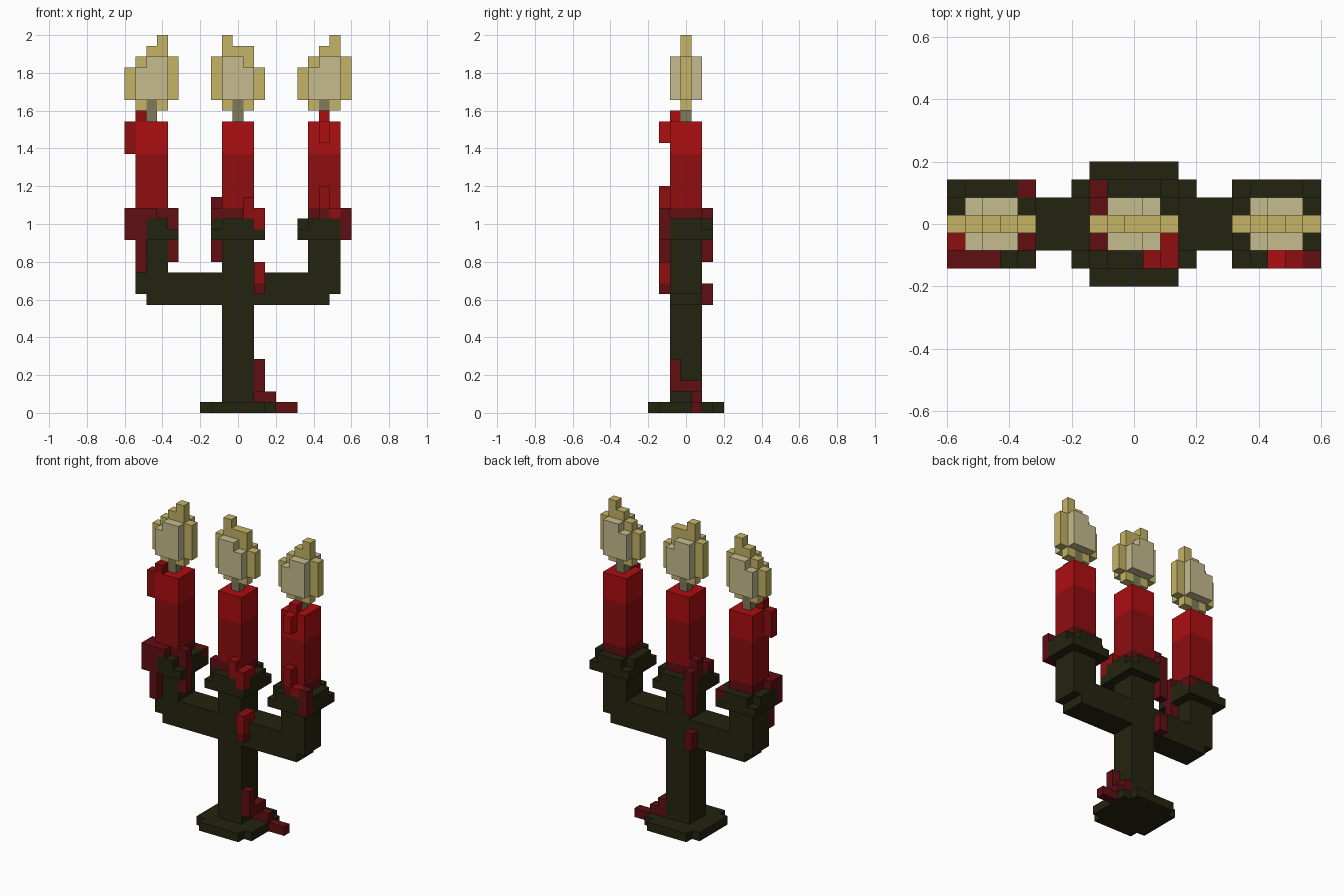
import bpy
import bmesh
from mathutils import Vector

cube = bpy.data.objects.get("Cube")
if cube:
    bpy.data.objects.remove(cube, do_unlink=True)

UNIT = 2 / 35          # edge of one block
cells = {}             # block position -> (part name, colour name)


def linear(channel):
    c = channel / 255
    return c / 12.92 if c <= 0.04045 else ((c + 0.055) / 1.055) ** 2.4


def make_material(name, rgb):
    colour = [linear(c) for c in rgb] + [1.0]
    mat = bpy.data.materials.new(name)
    mat.use_nodes = True
    mat.diffuse_color = colour
    shader = mat.node_tree.nodes["Principled BSDF"]
    shader.inputs["Base Color"].default_value = colour
    shader.inputs["Roughness"].default_value = 0.9
    return mat


materials = {
    "iron": make_material("dark iron", (36, 36, 16)),
    "bright": make_material("bright red wax", (174, 14, 17)),
    "red": make_material("red wax", (142, 13, 16)),
    "dark": make_material("dark red wax", (96, 14, 18)),
    "wick": make_material("grey wick", (128, 123, 90)),
    "yellow": make_material("yellow flame", (196, 180, 102)),
    "pale": make_material("pale flame core", (198, 187, 142)),
}


def block(part, colour, xs, ys, zs):
    """Fill an inclusive range of blocks; later parts replace earlier ones."""
    for x in range(xs[0], xs[1] + 1):
        for y in range(ys[0], ys[1] + 1):
            for z in range(zs[0], zs[1] + 1):
                cells[x, y, z] = (part, colour)


def around(centre, radius):
    return (centre - radius, centre + radius)


def drip(part, colour, x, y, low, high):
    block(part, colour, (x, x), (y, y), (low, high))


def build_part(part):
    """Turn the blocks of one part into a mesh holding only outer faces."""
    bm = bmesh.new()
    used = []
    axes = [Vector(a) for a in ((1, 0, 0), (0, 1, 0), (0, 0, 1))]
    for pos, (owner, colour) in cells.items():
        if owner != part:
            continue
        if colour not in used:
            used.append(colour)
        middle = Vector(pos) + axes[2] / 2
        for i in range(3):
            for sign in (-1, 1):
                normal = axes[i] * sign
                beside = tuple(int(p + n) for p, n in zip(pos, normal))
                if beside in cells:
                    continue
                u = axes[(i + 1) % 3] / 2
                v = axes[(i + 2) % 3] / 2 * sign
                corners = (-u - v, u - v, u + v, v - u)
                face = bm.faces.new([bm.verts.new((middle + normal / 2 + c) * UNIT)
                                     for c in corners])
                face.material_index = used.index(colour)
    bmesh.ops.remove_doubles(bm, verts=bm.verts[:], dist=UNIT / 100)
    bmesh.ops.dissolve_limit(bm, angle_limit=0.01, verts=bm.verts[:],
                             edges=bm.edges[:], delimit={'MATERIAL'})
    mesh = bpy.data.meshes.new(part)
    bm.to_mesh(mesh)
    bm.free()
    for colour in used:
        mesh.materials.append(materials[colour])
    bpy.context.collection.objects.link(bpy.data.objects.new(part, mesh))


MID = around(0, 1)
SIDES = {"left": 8, "centre": 0, "right": -8}

# Foot, stem and arms
block("foot", "iron", around(0, 3), around(0, 2), (0, 0))
block("foot", "iron", around(0, 2), around(0, 3), (0, 0))
block("stem", "iron", MID, MID, (1, 17))
block("arms", "iron", around(0, 8), MID, (10, 10))
block("arms", "iron", around(0, 9), MID, (11, 12))

for side, cx in SIDES.items():
    # Upright and drip pan with raised rim
    if cx:
        block("arms", "iron", around(cx, 1), MID, (11, 17))
    pan = side + "_pan"
    block(pan, "iron", around(cx, 2), around(0, 2), (16, 16))
    block(pan, "iron", around(cx, 2), MID, (17, 17))
    block(pan, "iron", around(cx, 1), around(0, 2), (17, 17))

    # Candle in three bands of red
    candle = side + "_candle"
    for colour, band in (("dark", (18, 18)), ("red", (19, 23)), ("bright", (24, 26))):
        block(candle, colour, around(cx, 1), MID, band)

    # Flame: pale core slabs either side of a thin yellow sheet
    flame = side + "_flame"
    lean = 1 if cx else -1          # side the tip leans to
    for y in (-1, 1):
        block(flame, "pale", around(cx, 1), (y, y), (29, 32))
        del cells[cx - lean, y, 32]
    block(flame, "yellow", around(cx, 1), (0, 0), (28, 32))
    drip(flame, "yellow", cx - 2 * lean, 0, 29, 31)
    drip(flame, "yellow", cx + 2 * lean, 0, 29, 32)
    drip(flame, "yellow", cx + lean, 0, 33, 34)
    drip(flame, "yellow", cx, 0, 33, 33)
    if not cx:
        drip(flame, "yellow", cx - lean, 0, 33, 33)
    drip(side + "_wick", "wick", cx, 0, 27, 28)

# Wax running down each candle and over its pan
drips = {
    "right_wax": [
        ("red", -10, -1, 24, 26), ("red", -9, -1, 27, 27),
        ("dark", -10, -2, 16, 18), ("dark", -9, -2, 13, 18),
        ("dark", -8, -2, 18, 18), ("dark", -10, -1, 18, 18),
        ("dark", -6, -1, 14, 18), ("dark", -6, 2, 17, 17),
    ],
    "centre_wax": [
        ("red", 1, -2, 18, 19), ("red", 2, -2, 17, 18),
        ("red", 2, -1, 18, 18), ("dark", -2, -1, 18, 18),
        ("dark", -2, 1, 18, 19), ("dark", -2, 2, 14, 18),
    ],
    "left_wax": [
        ("bright", 8, -2, 25, 26), ("bright", 8, -1, 27, 27),
        ("red", 8, -2, 19, 20), ("dark", 8, -2, 18, 18),
        ("red", 9, -2, 18, 18), ("dark", 10, -2, 16, 18),
    ],
    "arm_wax": [
        ("red", 2, -1, 13, 13), ("red", 2, -2, 12, 13),
        ("dark", 2, -2, 11, 11), ("dark", -2, 2, 10, 11),
    ],
    "foot_wax": [
        ("dark", 2, -1, 3, 4), ("dark", 2, -1, 2, 2),
        ("dark", 2, 0, 2, 2), ("dark", 2, 1, 1, 2),
        ("dark", 3, 1, 1, 1), ("dark", 4, 1, 0, 0), ("dark", 5, 1, 0, 0),
    ],
}
for part, runs in drips.items():
    for run in runs:
        drip(part, *run)

for part in sorted({owner for owner, colour in cells.values()}):
    build_part(part)
